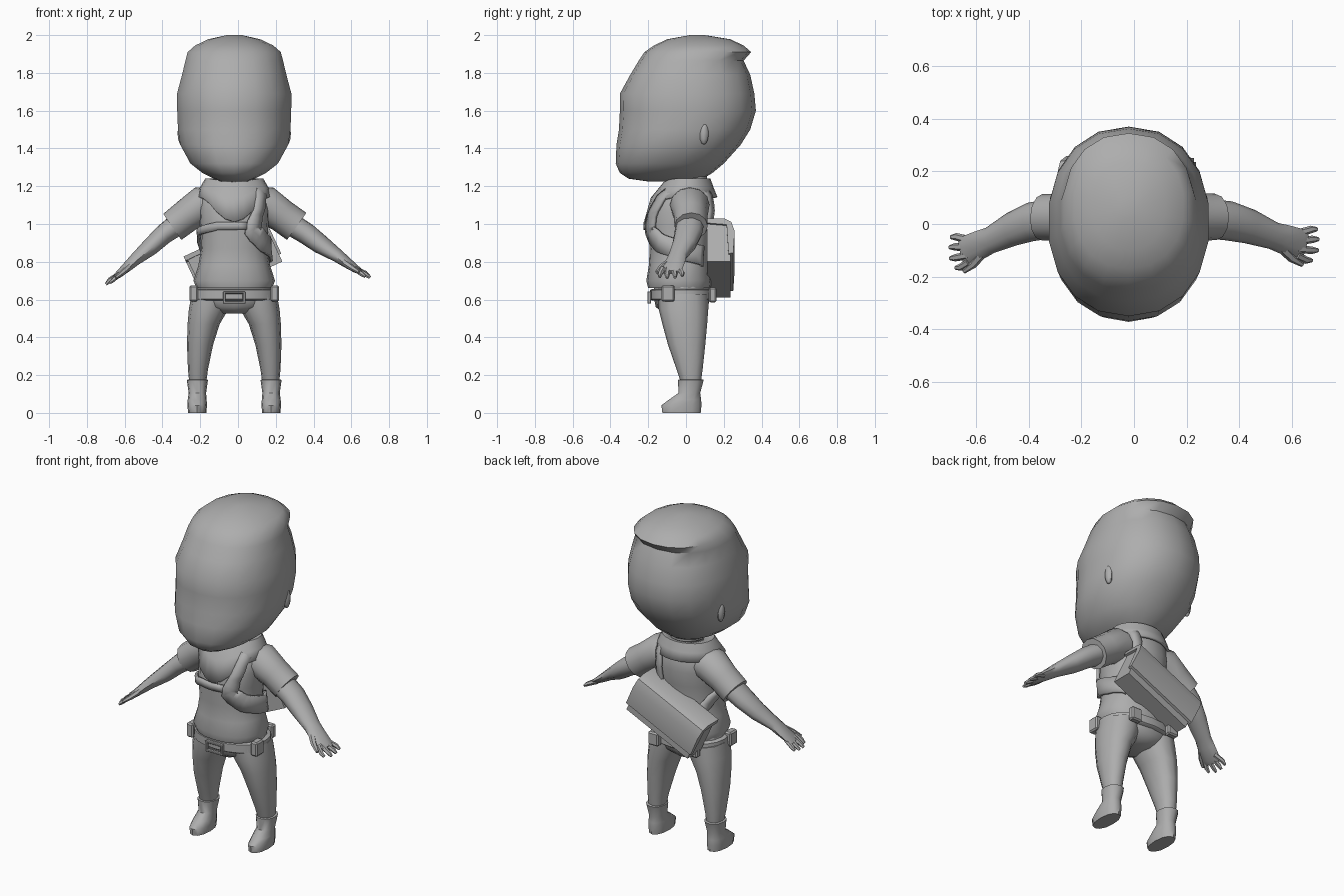
import bpy, bmesh, math
from mathutils import Vector, Matrix

if "Cube" in bpy.data.objects:
    bpy.data.objects.remove(bpy.data.objects["Cube"], do_unlink=True)

CX = -0.02  # body axis
GREY = (0.42, 0.42, 0.42, 1)
mat = bpy.data.materials.new("plain_grey")
mat.use_nodes = True
mat.diffuse_color = GREY
bsdf = next(n for n in mat.node_tree.nodes if n.type == 'BSDF_PRINCIPLED')
bsdf.inputs["Base Color"].default_value = GREY


def finish(name, bm, angle=50, normals=True):
    if normals:
        bmesh.ops.recalc_face_normals(bm, faces=bm.faces[:])
    me = bpy.data.meshes.new(name)
    bm.to_mesh(me)
    bm.free()
    me.materials.append(mat)
    ob = bpy.data.objects.new(name, me)
    bpy.context.scene.collection.objects.link(ob)
    bpy.ops.object.select_all(action='DESELECT')
    ob.select_set(True)
    bpy.context.view_layer.objects.active = ob
    bpy.ops.object.shade_smooth_by_angle(angle=math.radians(angle))
    return ob


def loft(name, rings, caps=True, closed=True, angle=50):
    """Skin a list of equal point rows."""
    bm = bmesh.new()
    rows = [[bm.verts.new(p) for p in r] for r in rings]
    n = len(rows[0])
    for a, b in zip(rows, rows[1:]):
        for i in range(n if closed else n - 1):
            j = (i + 1) % n
            bm.faces.new((a[i], a[j], b[j], b[i]))
    if caps:
        bm.faces.new(rows[0])
        bm.faces.new(rows[-1])
    return finish(name, bm, angle)


def oval(z, cx, hw, yf, yb, n=16, power=2.2, side=1):
    """Horizontal superellipse from front yf to back yb."""
    pts = []
    for i in range(n):
        t = 2 * math.pi * i / n
        c, s = math.cos(t), math.sin(t)
        e = 2 / power
        x = math.copysign(abs(s) ** e, s) * hw
        y = (yf + yb) / 2 - math.copysign(abs(c) ** e, c) * (yb - yf) / 2
        pts.append((CX + side * (cx + x), y, z))
    return pts


def stack(name, rows, side=1, cx=None, **kw):
    rings = []
    for r in rows:
        r = r if cx is None else (r[0], cx) + r[1:]
        rings.append(oval(*r, side=side, **kw))
    return loft(name, rings)


def tube(name, path, n=10, place=lambda p: p):
    """Elliptical tube; each path row is x, y, z, half width, half height."""
    pts = [Vector(p[:3]) for p in path]
    rings = []
    for i, p in enumerate(path):
        d = (pts[min(i + 1, len(pts) - 1)] - pts[max(i - 1, 0)]).normalized()
        u = d.cross(Vector((0, 0, 1))).normalized()
        v = u.cross(d)
        rings.append([place(pts[i] + u * p[3] * math.cos(2 * math.pi * k / n)
                            + v * p[4] * math.sin(2 * math.pi * k / n)) for k in range(n)])
    return loft(name, rings)


def box(name, loc, size, bevel=0.008):
    bm = bmesh.new()
    bmesh.ops.create_cube(bm, size=1)
    bmesh.ops.scale(bm, vec=size, verts=bm.verts)
    bmesh.ops.bevel(bm, geom=bm.edges[:], offset=bevel, segments=1, affect='EDGES')
    bmesh.ops.translate(bm, vec=loc, verts=bm.verts)
    return finish(name, bm, 30)


# Head with the swept ridge at the upper back
stack("head", [
    (1.225, 0.07, -0.20, 0.06), (1.24, 0.11, -0.305, 0.09), (1.27, 0.17, -0.35, 0.14),
    (1.32, 0.235, -0.372, 0.2), (1.42, 0.29, -0.368, 0.29), (1.5, 0.302, -0.355, 0.34),
    (1.6, 0.306, -0.35, 0.37), (1.69, 0.307, -0.35, 0.362), (1.79, 0.28, -0.295, 0.34),
    (1.865, 0.262, -0.25, 0.305), (1.91, 0.25, -0.22, 0.345), (1.945, 0.21, -0.17, 0.305),
    (1.978, 0.14, -0.1, 0.235), (2.0, 0.04, 0.02, 0.1)], cx=0, n=18)
stack("neck", [(1.12, 0.09, -0.06, 0.11), (1.26, 0.085, -0.06, 0.11)], cx=0, n=12)
for s, label in ((1, "left"), (-1, "right")):
    bm = bmesh.new()
    bmesh.ops.create_uvsphere(bm, u_segments=8, v_segments=6, radius=1)
    bmesh.ops.scale(bm, vec=(0.02, 0.025, 0.06), verts=bm.verts)
    bmesh.ops.translate(bm, vec=(CX + s * 0.28, 0.095, 1.48), verts=bm.verts)
    finish(label + "_ear", bm)

# Shirt
torso = stack("shirt", [
    (0.66, 0.2, -0.2, 0.13), (0.70, 0.216, -0.21, 0.135), (0.78, 0.19, -0.197, 0.125),
    (0.87, 0.175, -0.192, 0.12), (0.98, 0.18, -0.205, 0.135), (1.07, 0.185, -0.2, 0.148),
    (1.14, 0.18, -0.165, 0.14), (1.19, 0.14, -0.115, 0.12), (1.22, 0.1, -0.075, 0.11)], cx=0, n=20)


def wrap(ob, mode, offset, thick):
    m = ob.modifiers.new("hug", 'SHRINKWRAP')
    m.target, m.wrap_mode, m.offset = torso, mode, offset
    m = ob.modifiers.new("thickness", 'SOLIDIFY')
    m.thickness, m.offset = thick, 0


# Collar, dipping to a point on the chest
rings = []
for z, hw, yf, yb, dip in ((1.225, 0.1, -0.075, 0.1, 0), (1.235, 0.15, -0.115, 0.125, 0.02),
                           (1.19, 0.175, -0.15, 0.14, 0.07), (1.14, 0.185, -0.205, 0.16, 0.13)):
    ring = oval(z, 0, hw, yf, yb, n=24, power=2)
    rings.append([(x, y, zz - dip * max(0, math.cos(2 * math.pi * i / 24)) ** 4)
                  for i, (x, y, zz) in enumerate(ring)])
wrap(loft("collar", rings, caps=False), 'OUTSIDE', 0.012, 0.014)


def strap(name, path, steps=4):
    """Flat band hugging the shirt; path rows are x, y, z, half width."""
    line = []
    for a, b in zip(path, path[1:]):
        line += [Vector(a).lerp(Vector(b), k / steps) for k in range(steps)]
    line.append(Vector(path[-1]))
    rows = []
    for i, p in enumerate(line):
        d = (line[min(i + 1, len(line) - 1)] - line[max(i - 1, 0)]).to_3d()
        q = p.to_3d()
        across = d.cross(q - Vector((CX, 0, min(q.z, 1.0)))).normalized()
        rows.append([q + across * p[3] * k for k in (-1, 0, 1)])
    wrap(loft(name, rows, caps=False, closed=False), 'ABOVE_SURFACE', 0.014, 0.016)


strap("shoulder_strap", [
    (0.10, 0.145, 0.96, 0.03), (0.1, 0.15, 1.1, 0.03), (0.1, 0.1, 1.19, 0.03),
    (0.11, 0.0, 1.22, 0.03), (0.12, -0.11, 1.16, 0.03), (0.11, -0.19, 1.05, 0.035),
    (0.08, -0.2, 0.96, 0.05), (0.14, -0.14, 0.9, 0.05), (0.17, 0.0, 0.85, 0.05),
    (0.14, 0.11, 0.83, 0.05)])
strap("chest_strap", [
    (0.05, -0.21, 0.99, 0.02), (-0.1, -0.19, 0.99, 0.02), (-0.19, -0.08, 0.96, 0.02),
    (-0.2, 0.04, 0.9, 0.03), (-0.16, 0.12, 0.82, 0.03)])

# Tilted satchel on the back
tilt = Matrix.Translation((CX, 0, 0.815)) @ Matrix.Rotation(math.radians(-25), 4, 'Y')
for name, half, section in (
        ("satchel", 0.225, [(0.11, 0.115), (0.215, 0.115), (0.235, 0.09), (0.235, -0.12), (0.11, -0.12)]),
        ("satchel_flap", 0.238, [(0.10, 0.125), (0.205, 0.125), (0.24, 0.105), (0.258, 0.05),
                                 (0.25, -0.075), (0.225, -0.08), (0.215, 0.09), (0.10, 0.1)])):
    loft(name, [[tilt @ Vector((u, y, v)) for y, v in section] for u in (-half, half)], angle=35)

# Arms and hands
for s, label in ((1, "left"), (-1, "right")):
    def place(p, s=s):
        if s > 0:
            return p
        k = min(1, max(0, (p.x - 0.3) / 0.4))  # the right arm hangs a little lower
        return Vector((-p.x - 0.04 * (1 - k), p.y - 0.03 * k, p.z - 0.035 * k))

    tube(label + "_sleeve", [
        (0.08, 0.01, 1.11, 0.1, 0.09), (0.15, 0.02, 1.1, 0.105, 0.1),
        (0.23, 0.025, 1.045, 0.09, 0.088), (0.31, 0.027, 0.988, 0.088, 0.088)], 12, place)
    tube(label + "_forearm", [
        (0.28, 0.02, 1.0, 0.075, 0.062), (0.36, 0.012, 0.95, 0.075, 0.058),
        (0.44, -0.01, 0.89, 0.066, 0.05), (0.53, -0.045, 0.83, 0.052, 0.034),
        (0.57, -0.058, 0.80, 0.056, 0.028), (0.63, -0.078, 0.757, 0.06, 0.018),
        (0.65, -0.083, 0.745, 0.05, 0.012)], 10, place)
    for k, (base_y, x, y, z) in enumerate(((-0.037, 0.695, -0.02, 0.725), (-0.066, 0.70, -0.058, 0.717),
                                           (-0.095, 0.698, -0.1, 0.715), (-0.12, 0.675, -0.138, 0.72))):
        tube(f"{label}_finger_{k + 1}", [
            (0.62, base_y, 0.764, 0.016, 0.015), (x - 0.02, y, z + 0.015, 0.014, 0.013),
            (x, y, z, 0.008, 0.008)], 6, place)
    tube(label + "_thumb", [
        (0.56, -0.09, 0.80, 0.02, 0.018), (0.6, -0.13, 0.77, 0.017, 0.016),
        (0.64, -0.155, 0.745, 0.009, 0.009)], 6, place)

    # Legs and boots
    stack(label + "_leg", [
        (0.17, 0.193, 0.046, -0.03, 0.08), (0.23, 0.192, 0.053, -0.05, 0.088),
        (0.36, 0.181, 0.069, -0.095, 0.102), (0.47, 0.162, 0.085, -0.125, 0.112),
        (0.55, 0.135, 0.105, -0.145, 0.118), (0.63, 0.115, 0.11, -0.15, 0.12)], s, n=12)
    stack(label + "_boot", [
        (0.0, 0.196, 0.048, -0.125, 0.078), (0.04, 0.196, 0.052, -0.13, 0.082),
        (0.07, 0.196, 0.05, -0.09, 0.08), (0.105, 0.195, 0.046, -0.04, 0.075),
        (0.175, 0.195, 0.056, -0.042, 0.094), (0.178, 0.195, 0.04, -0.03, 0.08)], s, n=12)
    box(label + "_belt_pouch", (CX + s * 0.215, -0.095, 0.632), (0.045, 0.07, 0.085))
    box(label + "_rear_pouch", (CX + s * 0.13, 0.142, 0.625), (0.07, 0.04, 0.08))

# Hips, belt and buckle
stack("hips", [(0.525, 0.07, -0.11, 0.08), (0.56, 0.17, -0.16, 0.115),
               (0.61, 0.215, -0.17, 0.13), (0.67, 0.2, -0.17, 0.12)], cx=0)
stack("belt", [(0.595, 0.215, -0.18, 0.14), (0.602, 0.226, -0.19, 0.148),
               (0.65, 0.222, -0.19, 0.145), (0.657, 0.21, -0.18, 0.135)], cx=0, n=20)
for s, label in ((1, "left"), (-1, "right")):
    box(label + "_buckle_bar", (CX + s * 0.052, -0.195, 0.61), (0.014, 0.02, 0.064), 0.003)
for z, label in ((0.585, "lower"), (0.637, "upper")):
    box(label + "_buckle_bar", (CX, -0.195, z), (0.11, 0.02, 0.013), 0.003)
